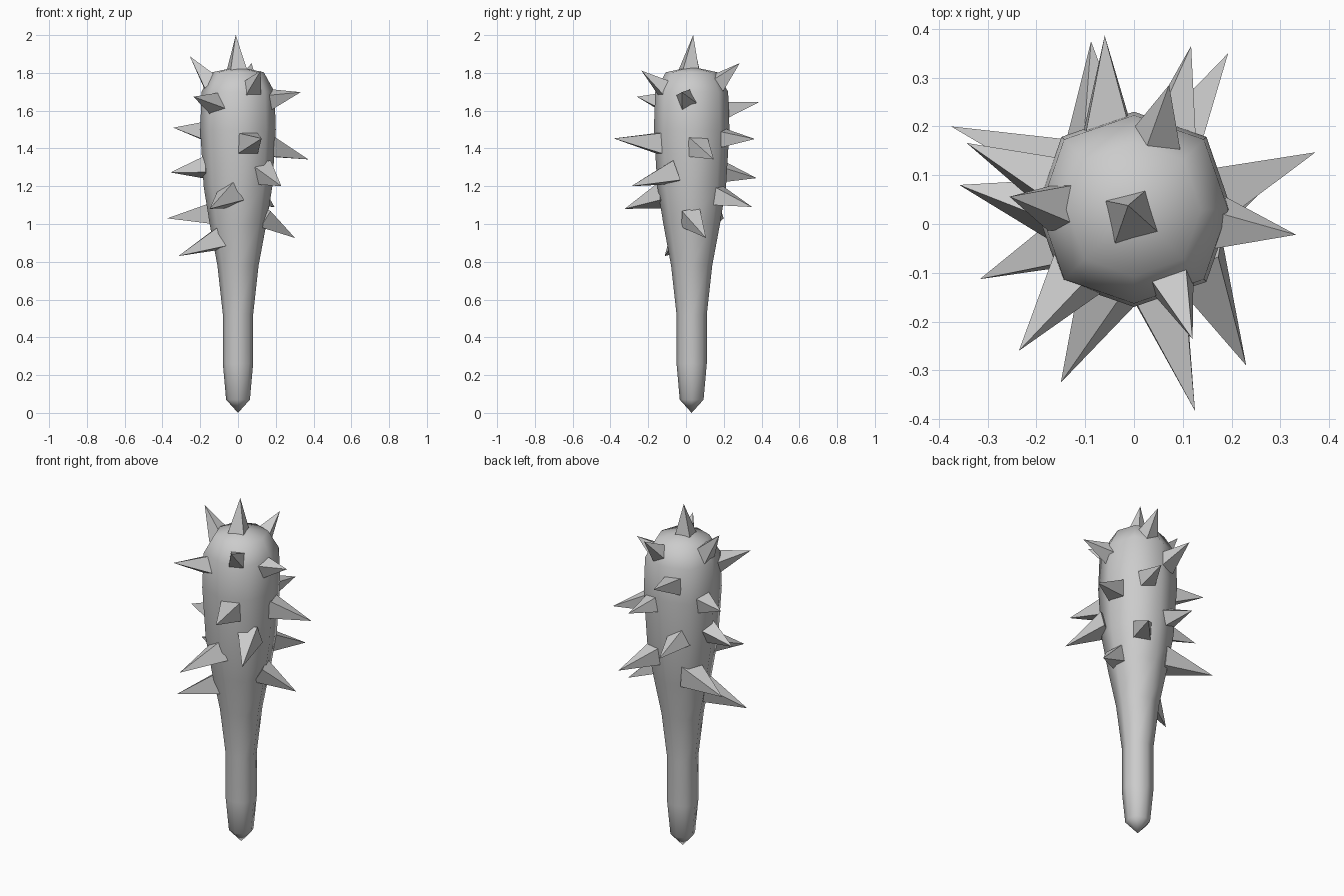
import bpy, math
from mathutils import Vector, Matrix

if "Cube" in bpy.data.objects:
    bpy.data.objects.remove(bpy.data.objects["Cube"])

AXIS_Y = 0.03   # the club body sits slightly behind the origin
SIDES = 8


def make_object(name, verts, faces, smooth=False):
    mesh = bpy.data.meshes.new(name)
    mesh.from_pydata(verts, [], faces)
    mesh.update()
    for p in mesh.polygons:
        p.use_smooth = smooth
    obj = bpy.data.objects.new(name, mesh)
    bpy.context.collection.objects.link(obj)
    return obj


# Club profile: (radius, height), with a point at each end
profile = [(0, 0), (0.063, 0.07), (0.08, 0.26), (0.08, 0.52), (0.109, 0.78),
           (0.15, 1.0), (0.182, 1.2), (0.2, 1.5), (0.193, 1.7),
           (0.137, 1.803), (0, 1.833)]


def surface_radius(z):
    for (r0, z0), (r1, z1) in zip(profile, profile[1:]):
        if z <= z1:
            return r0 + (r1 - r0) * (z - z0) / (z1 - z0)
    return 0


# Club body: eight-sided lathe
verts, faces = [], []
for r, z in profile[1:-1]:
    for i in range(SIDES):
        a = math.tau * i / SIDES
        k = r * (1.05 if i % 2 else 1.0)
        verts.append((k * math.cos(a), AXIS_Y + k * math.sin(a), z))
last = len(verts) - SIDES
bottom, top = len(verts), len(verts) + 1
verts += [(0, AXIS_Y, z) for r, z in (profile[0], profile[-1])]
for i in range(SIDES):
    j = (i + 1) % SIDES
    faces.append((bottom, j, i))
    faces.append((top, last + i, last + j))
    for k in range(0, last, SIDES):
        faces.append((k + i, k + j, k + SIDES + j, k + SIDES + i))
make_object("club_body", verts, faces, smooth=True)


# Spike: four-sided pyramid rooted in the body surface, wider when longer
def spike(index, angle, height, tip):
    a, r = math.radians(angle), surface_radius(height)
    base = Vector((r * math.cos(a), AXIS_Y + r * math.sin(a), height))
    d = Vector(tip) - base
    sink = 0.03
    width = 0.03 + 0.3 * d.length
    half = width / 2 * (1 + sink / d.length)
    turn = Matrix.Rotation(math.radians(12 * (index % 3)), 3, 'Z')
    rot = d.to_track_quat('Z', 'Y').to_matrix() @ turn
    start = base - d.normalized() * sink
    ring = [start + rot @ Vector((x * half, y * half, 0))
            for x, y in ((-1, -1), (1, -1), (1, 1), (-1, 1))]
    make_object(f"spike_{index:02d}", ring + [Vector(tip)],
                [(3, 2, 1, 0)] + [(i, (i + 1) % 4, 4) for i in range(4)])


# angle around the body, base height, tip
spikes = [
    # crown
    (240, 1.83, (-0.012, 0.038, 2.0)),
    (177, 1.765, (-0.255, 0.056, 1.888)),
    (72, 1.76, (0.072, 0.285, 1.852)),
    (-63, 1.73, (0.12, -0.236, 1.812)),
    # left side
    (161, 1.49, (-0.343, 0.166, 1.51)),
    (178, 1.295, (-0.358, 0.08, 1.273)),
    (146, 1.055, (-0.375, 0.2, 1.03)),
    (207, 0.915, (-0.316, -0.113, 0.83)),
    # right side
    (-9, 1.665, (0.332, -0.022, 1.698)),
    (12, 1.4, (0.372, 0.147, 1.342)),
    (2, 1.02, (0.302, 0.106, 0.926)),
    # front
    (229, 1.64, (-0.236, -0.26, 1.674)),
    (-73, 1.43, (0.125, -0.383, 1.453)),
    (-42, 1.265, (0.23, -0.29, 1.2)),
    (253, 1.145, (-0.15, -0.325, 1.08)),
    # back
    (106, 1.605, (-0.06, 0.386, 1.645)),
    (66, 1.455, (0.117, 0.365, 1.45)),
    (115, 1.275, (-0.088, 0.374, 1.243)),
    (58, 1.145, (0.193, 0.35, 1.09)),
]
for n, (angle, height, tip) in enumerate(spikes):
    spike(n, angle, height, tip)
